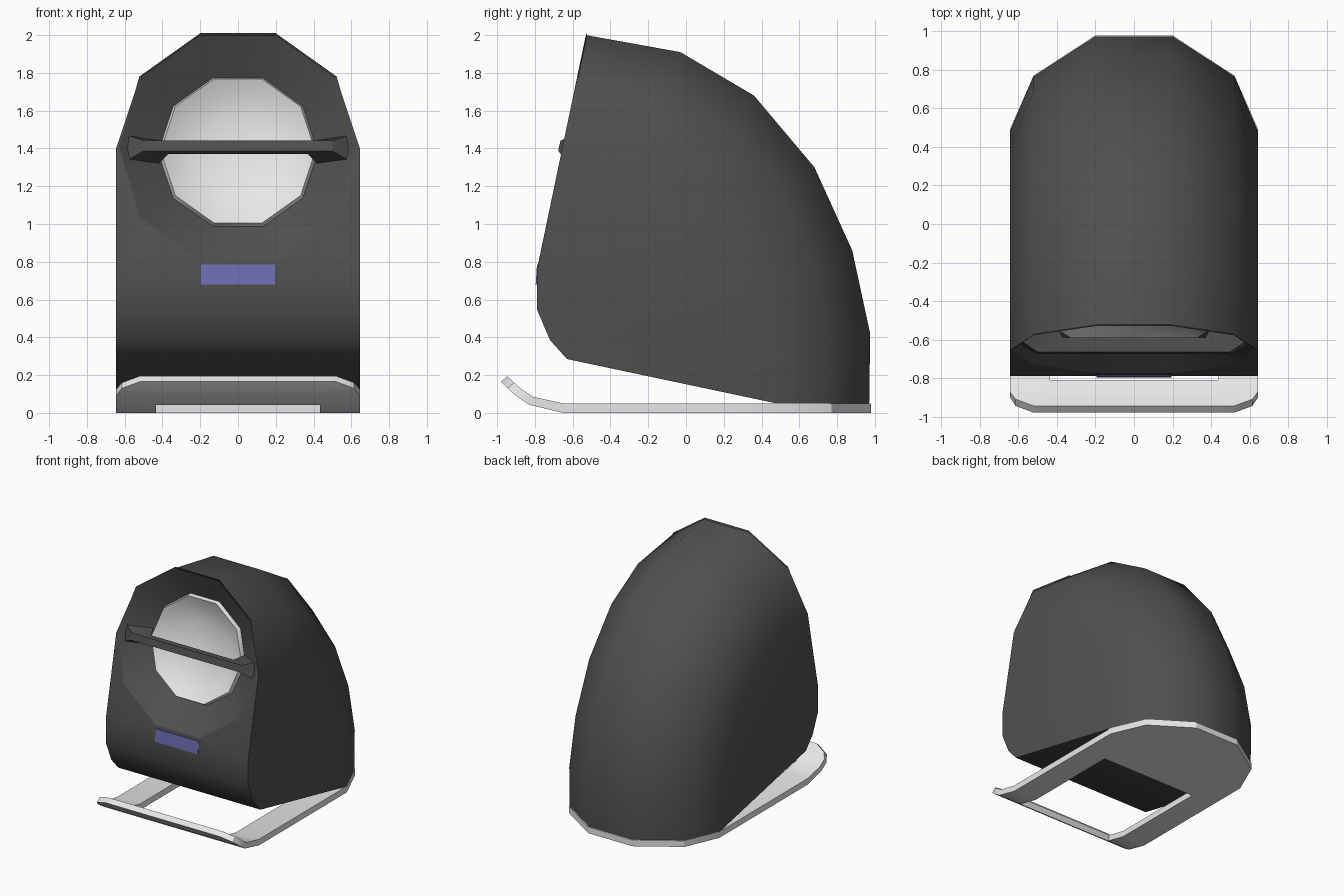
import bpy, bmesh
from math import radians, sin, cos, pi
from mathutils import Vector

cube = bpy.data.objects.get("Cube")
if cube:
    bpy.data.objects.remove(cube, do_unlink=True)


def material(name, rgb):
    m = bpy.data.materials.new(name)
    m.use_nodes = True
    m.diffuse_color = (*rgb, 1)
    m.node_tree.nodes["Principled BSDF"].inputs["Base Color"].default_value = (*rgb, 1)
    return m


DARK = material("charcoal plastic", (0.08, 0.08, 0.08))
LIGHT = material("pale grey", (0.8, 0.8, 0.8))
BLUE = material("dusty blue", (0.157, 0.157, 0.46))


def finish(name, bm, mat, angle=40, closed=True):
    """Turn a bmesh into a smooth-by-angle object."""
    if closed:
        bmesh.ops.recalc_face_normals(bm, faces=bm.faces)
    me = bpy.data.meshes.new(name)
    bm.to_mesh(me)
    bm.free()
    me.materials.append(mat)
    ob = bpy.data.objects.new(name, me)
    bpy.context.collection.objects.link(ob)
    bpy.ops.object.select_all(action='DESELECT')
    ob.select_set(True)
    bpy.context.view_layer.objects.active = ob
    bpy.ops.object.shade_smooth_by_angle(angle=radians(angle))
    return ob


# Tilted front plane: u across, v up the plane, d depth into the body
TILT = radians(11.8)
CENTRE = Vector((0, -0.653, 1.41))


def on_front(u, v, d=0.0):
    return CENTRE + Vector((u, v * sin(TILT) + d * cos(TILT), v * cos(TILT) - d * sin(TILT)))


def decagon(bm, r, d, side=None):
    pts = [(r * cos(k * pi / 5), r * sin(k * pi / 5)) for k in range(10)]
    if side:
        pts[0], pts[5] = (side, 0), (-side, 0)
    return [bm.verts.new(on_front(u, v, d)) for u, v in pts]


def bridge(bm, a, b):
    n = len(a)
    for k in range(n):
        bm.faces.new((a[k], a[(k + 1) % n], b[(k + 1) % n], b[k]))


# Body: an arch swept from the tilted front down to the base
R = 0.645
bm = bmesh.new()
crest = [(-0.53, 2.0), (-0.03, 1.91), (0.36, 1.68), (0.68, 1.30),
         (0.88, 0.86), (0.975, 0.42), (0.97, 0.05)]
rows = []
for k, (y, z) in enumerate(crest):
    t = k / 6
    a = radians(258.2 + (180 - 258.2) * t)
    mid, low = 0.234 + (0.21 - 0.234) * t, 0.613 + (0.49 - 0.613) * t
    row = []
    for x, off in ((R, low), (0.522, mid), (0.2, 0), (-0.2, 0), (-0.522, mid), (-R, low)):
        row.append(bm.verts.new((x, y + off * cos(a), z + off * sin(a))))
    rows.append(row)
for a, b in zip(rows, rows[1:]):
    for j in range(5):
        bm.faces.new((a[j], a[j + 1], b[j + 1], b[j]))
bm.faces.new(rows[-1])

# Body: rounded chin, sloped underside and flat sides
chin = [(-0.79, 0.75), (-0.79, 0.55), (-0.72, 0.385), (-0.63, 0.285)]
left = [bm.verts.new((R, y, z)) for y, z in chin]
right = [bm.verts.new((-R, y, z)) for y, z in chin]
lside, rside = left + [rows[-1][0]], right + [rows[-1][5]]
for k in range(4):
    bm.faces.new((lside[k], lside[k + 1], rside[k + 1], rside[k]))
bm.faces.new(left + [r[0] for r in reversed(rows)])
bm.faces.new(right + [r[5] for r in reversed(rows)])

# Body: front panel around the ten-sided opening
top = rows[0]
ring = [bm.verts.new(on_front(u, 0)) for u in (0.63, -0.63)]
low = [bm.verts.new(on_front(R * cos(k * pi / 5), R * sin(k * pi / 5))) for k in (9, 8, 7, 6)]
for face in ((top[0], top[1], ring[0]), (top[5], top[4], ring[1]),
             (top[0], ring[0], low[0], left[0]), (top[5], ring[1], low[3], right[0]),
             (left[0], low[0], low[1]), (right[0], low[3], low[2]),
             (left[0], low[1], low[2], right[0])):
    bm.faces.new(face)
finish("body", bm, DARK)

# Recessed funnel inside the opening
bm = bmesh.new()
bridge(bm, decagon(bm, R, 0, 0.63), decagon(bm, 0.42, 0.15))
finish("front_funnel", bm, DARK, closed=False)

# Concave dish with a raised lip
bm = bmesh.new()
loops = [decagon(bm, r, d) for r, d in
         ((0.428, 0.16), (0.41, 0.115), (0.33, 0.165), (0.22, 0.2), (0.1, 0.22))]
for a, b in zip(loops, loops[1:]):
    bridge(bm, a, b)
bm.faces.new(loops[-1])
finish("dish", bm, LIGHT, 35, closed=False)

# Cross bar with flared feet resting on the funnel
bm = bmesh.new()
half = [((0.59, 0.035), (0.43, 0.155), 0.07), ((0.5, -0.018), (0.37, 0.06), 0.028)]
sections = half + [((-o[0], o[1]), (-i[0], i[1]), h) for o, i, h in reversed(half)]
loops = []
for (ou, od), (iu, idp), h in sections:
    loops.append([bm.verts.new(on_front(u, v, d)) for u, v, d in
                  ((ou, h, od), (iu, h, idp), (iu, -h, idp), (ou, -h, od))])
for a, b in zip(loops, loops[1:]):
    bridge(bm, a, b)
bm.faces.new(loops[0])
bm.faces.new(loops[-1])
finish("cross_bar", bm, DARK, 25)

# Small blue label plate
bm = bmesh.new()
bmesh.ops.create_cube(bm, size=1)
for v in bm.verts:
    upper = v.co.z > 0
    y = -0.785 if upper else -0.792
    v.co = (v.co.x * 0.39, y + v.co.y * 0.008, 0.785 if upper else 0.68)
finish("label_plate", bm, BLUE, 30)

# Stand: flat plate with a cut-out and an upturned front lip
# each row: top y, top z, bottom y, bottom z, half width
stand = [(0.98, 0.05, 0.98, 0, 0.2), (0.77, 0.05, 0.77, 0, 0.522),
         (0.49, 0.05, 0.49, 0, R), (0.17, 0.05, 0.17, 0, R),
         (-0.65, 0.05, -0.65, 0, R), (-0.81, 0.085, -0.83, 0.043, R),
         (-0.87, 0.125, -0.9, 0.09, R), (-0.91, 0.16, -0.945, 0.13, 0.615),
         (-0.945, 0.195, -0.98, 0.165, 0.52)]
bm = bmesh.new()
layers = []
for o in (0, 2):
    grid = []
    for r in stand:
        inner = min(0.435, r[4] * 0.85)
        grid.append([bm.verts.new((x, r[o], r[o + 1])) for x in (-r[4], -inner, inner, r[4])])
    layers.append(grid)
upper, lower = layers
edges = {}
for i in range(len(stand) - 1):
    for j in range(3):
        if j == 1 and i in (3, 4):
            continue
        cell = [(i, j), (i, j + 1), (i + 1, j + 1), (i + 1, j)]
        for grid in layers:
            bm.faces.new([grid[p][q] for p, q in cell])
        for p, q in zip(cell, cell[1:] + cell[:1]):
            key = tuple(sorted((p, q)))
            edges[key] = edges.get(key, 0) + 1
for ((a, b), (c, d)), count in edges.items():
    if count == 1:
        bm.faces.new((upper[a][b], upper[c][d], lower[c][d], lower[a][b]))
finish("stand", bm, LIGHT, 30)
